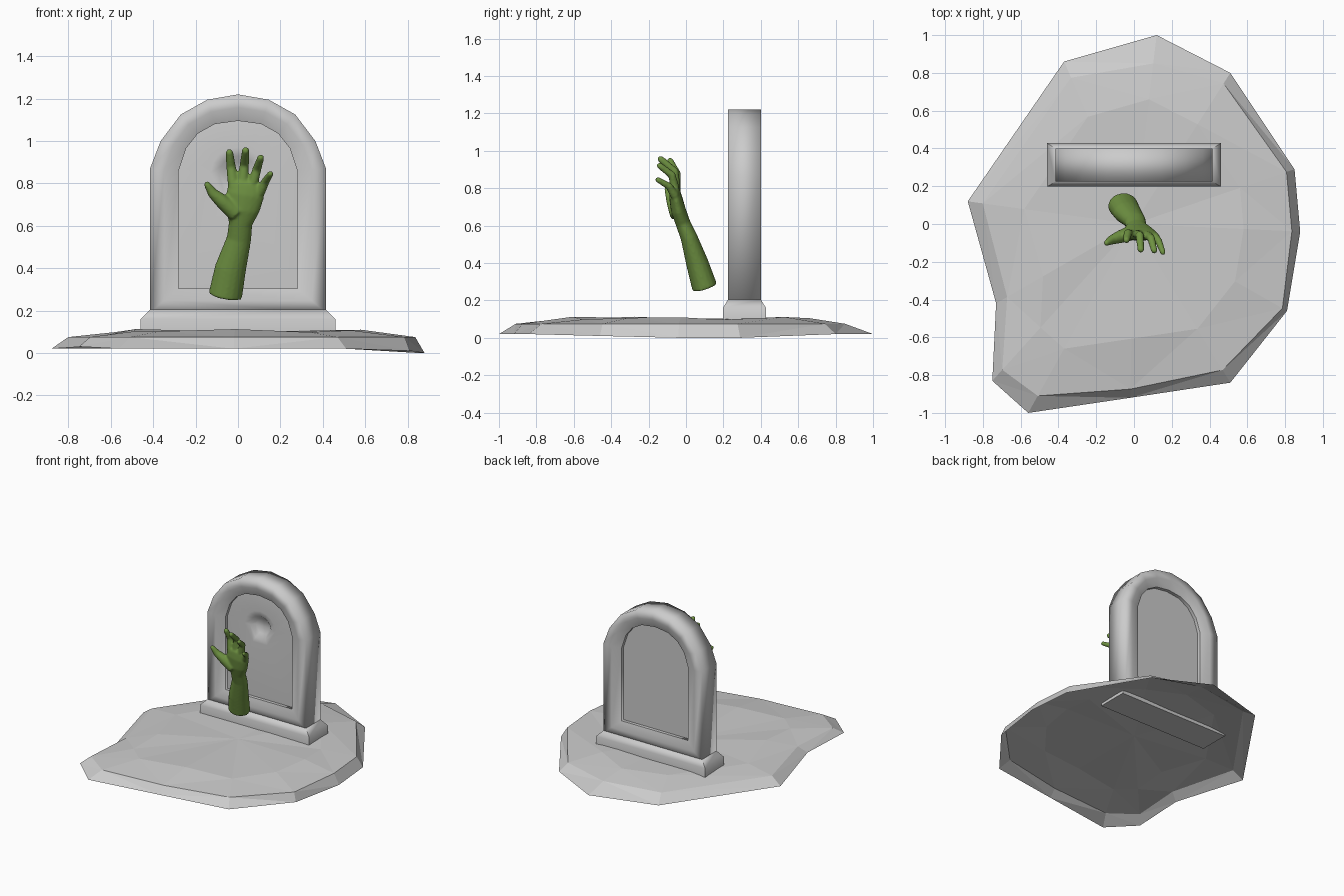
import bpy, bmesh, math
from mathutils import Vector

cube = bpy.data.objects.get("Cube")
if cube:
    bpy.data.objects.remove(cube, do_unlink=True)


def material(name, rgb):
    m = bpy.data.materials.new(name)
    m.use_nodes = True
    m.diffuse_color = (*rgb, 1)
    m.node_tree.nodes["Principled BSDF"].inputs["Base Color"].default_value = (*rgb, 1)
    return m


STONE = material("stone_grey", (0.6, 0.6, 0.6))
GREEN = material("skin_green", (0.16, 0.29, 0.055))


def make_object(name, bm, mat, smooth=None):
    bmesh.ops.recalc_face_normals(bm, faces=bm.faces[:])
    me = bpy.data.meshes.new(name)
    bm.to_mesh(me)
    bm.free()
    me.materials.append(mat)
    ob = bpy.data.objects.new(name, me)
    bpy.context.collection.objects.link(ob)
    if smooth:
        bpy.ops.object.select_all(action='DESELECT')
        ob.select_set(True)
        bpy.context.view_layer.objects.active = ob
        bpy.ops.object.shade_smooth_by_angle(angle=math.radians(smooth))
    return ob


def loft(bm, rings, cap_start=True, cap_end=True):
    """Bridge closed rings of equal size, returning the vertex loops."""
    loops = [[bm.verts.new(p) for p in r] for r in rings]
    n = len(loops[0])
    for a, b in zip(loops, loops[1:]):
        for i in range(n):
            j = (i + 1) % n
            bm.faces.new((a[i], a[j], b[j], b[i]))
    if cap_start:
        bm.faces.new(loops[0])
    if cap_end:
        bm.faces.new(loops[-1])
    return loops


# Earth mound: an open, faceted shell
rim = [(0.12, 1, .02), (0.51, .80, .02), (0.85, .29, 0), (0.88, -.04, 0),
       (0.81, -.46, .01), (0.51, -.84, .02), (-.02, -.92, .02), (-.56, -1, .02),
       (-.75, -.83, .03), (-.73, -.42, .03), (-.88, .12, .02), (-.37, .86, .02)]
inset = [.85, .93, .95, .95, .97, .92, .95, .91, .93, .92, .91, .9]
shoulder = [(x * s, y * s, .075) for (x, y, z), s in zip(rim, inset)]
crown = [(x * .66, y * .66, .105 + .008 * math.sin(i * 2.3)) for i, (x, y, z) in enumerate(rim)]
bm = bmesh.new()
loops = loft(bm, [rim, shoulder, crown], False, False)
peak = bm.verts.new((0, 0, .1))
for i, v in enumerate(loops[-1]):
    bm.faces.new((v, loops[-1][(i + 1) % len(rim)], peak))
bmesh.ops.triangulate(bm, faces=bm.faces[:])
make_object("earth_mound", bm, STONE)

# Headstone slab: arched outline, rolled frame and recessed panels
YC, HALF = 0.3125, 0.0875


def mirrored(half):
    return half + [(-x, z) for x, z in reversed(half[:-1])]


outer = mirrored([(.415, .19), (.415, .87), (.365, 1.0), (.27, 1.125), (.145, 1.195), (0, 1.22)])
inner = mirrored([(.28, .305), (.28, .86), (.245, .965), (.19, 1.035), (.11, 1.08), (0, 1.095)])
middle = [((a + c) / 2, (b + d) / 2) for (a, b), (c, d) in zip(outer, inner)]


def dimple(radius):
    ring = []
    for x, z in inner:
        d = Vector((x, z - .84)).normalized() * radius
        ring.append((d.x, .84 + d.y))
    return ring


def at_depth(ring, side, depth):
    return [(x, YC + side * (HALF - depth), z) for x, z in ring]


front = [(outer, 0), (middle, 0), (inner, .025), (inner, .05),
         (dimple(.13), .04), (dimple(.09), .045), (dimple(.06), .075)]
back = [(outer, 0), (middle, 0), (inner, .025), (inner, .05)]
rings = [at_depth(r, -1, d) for r, d in reversed(front)] + [at_depth(r, 1, d) for r, d in back]
bm = bmesh.new()
loops = loft(bm, rings)
# Keep the panel borders crisp
for loop in (loops[3], loops[4], loops[-1], loops[-2]):
    for i, v in enumerate(loop):
        bm.edges.get((v, loop[(i + 1) % len(loop)])).smooth = False
make_object("headstone", bm, STONE, 100)


# Plinth with a chamfered top
def rectangle(hx, hy, z):
    return [(sx * hx, YC + sy * hy, z) for sx, sy in ((-1, -1), (1, -1), (1, 1), (-1, 1))]


bm = bmesh.new()
loft(bm, [rectangle(.46, .115, .08), rectangle(.46, .115, .16), rectangle(.415, HALF, .205)])
make_object("plinth", bm, STONE, 60)


# Arm and hand: tapered tubes fused into one skin
def tube(bm, path, round_tip=True, sides=16):
    pts = [Vector(p[:3]) for p in path]
    rings = []
    for i, p in enumerate(path):
        t = (pts[min(i + 1, len(pts) - 1)] - pts[max(i - 1, 0)]).normalized()
        u = (Vector((1, 0, 0)) - t * t.x).normalized()
        v = t.cross(u)
        steps = [(0, 1)]
        if round_tip and i == len(path) - 1:
            steps = [(math.sin(a), math.cos(a)) for a in (0, .5, 1, 1.4)]
        for lift, s in steps:
            c = pts[i] + t * lift * p[4]
            rings.append([c + u * math.cos(k * math.tau / sides) * p[3] * s
                          + v * math.sin(k * math.tau / sides) * p[4] * s for k in range(sides)])
    loft(bm, rings)


def finger(bm, joints, r0, r1):
    n = len(joints) - 1
    radii = [r0 + (r1 - r0) * i / n for i in range(n + 1)]
    tube(bm, [(*j, r, r) for j, r in zip(joints, radii)])


bm = bmesh.new()
tube(bm, [(-.06, .10, .27, .08, .068), (-.035, .06, .40, .074, .06), (.005, .015, .54, .058, .045),
          (.012, -.015, .61, .056, .04), (.022, -.04, .68, .082, .04),
          (.035, -.055, .75, .09, .035), (.04, -.06, .79, .085, .027)])
finger(bm, [(-.02, -.055, .78), (-.033, -.05, .88), (-.04, -.085, .945)], .027, .018)
finger(bm, [(.022, -.055, .80), (.03, -.06, .89), (.036, -.135, .955)], .026, .018)
finger(bm, [(.07, -.06, .80), (.09, -.075, .87), (.107, -.14, .92)], .025, .017)
finger(bm, [(.105, -.06, .76), (.13, -.09, .81), (.153, -.15, .845)], .024, .015)
finger(bm, [(-.01, -.045, .66), (-.08, -.07, .72), (-.12, -.085, .755), (-.145, -.1, .795)], .042, .016)
hand = make_object("arm_and_hand", bm, GREEN, 80)
skin = hand.modifiers.new("fuse", 'REMESH')
skin.mode = 'VOXEL'
skin.voxel_size = .007
skin.use_smooth_shade = True
soften = hand.modifiers.new("soften", 'SMOOTH')
soften.factor = .5
soften.iterations = 4
